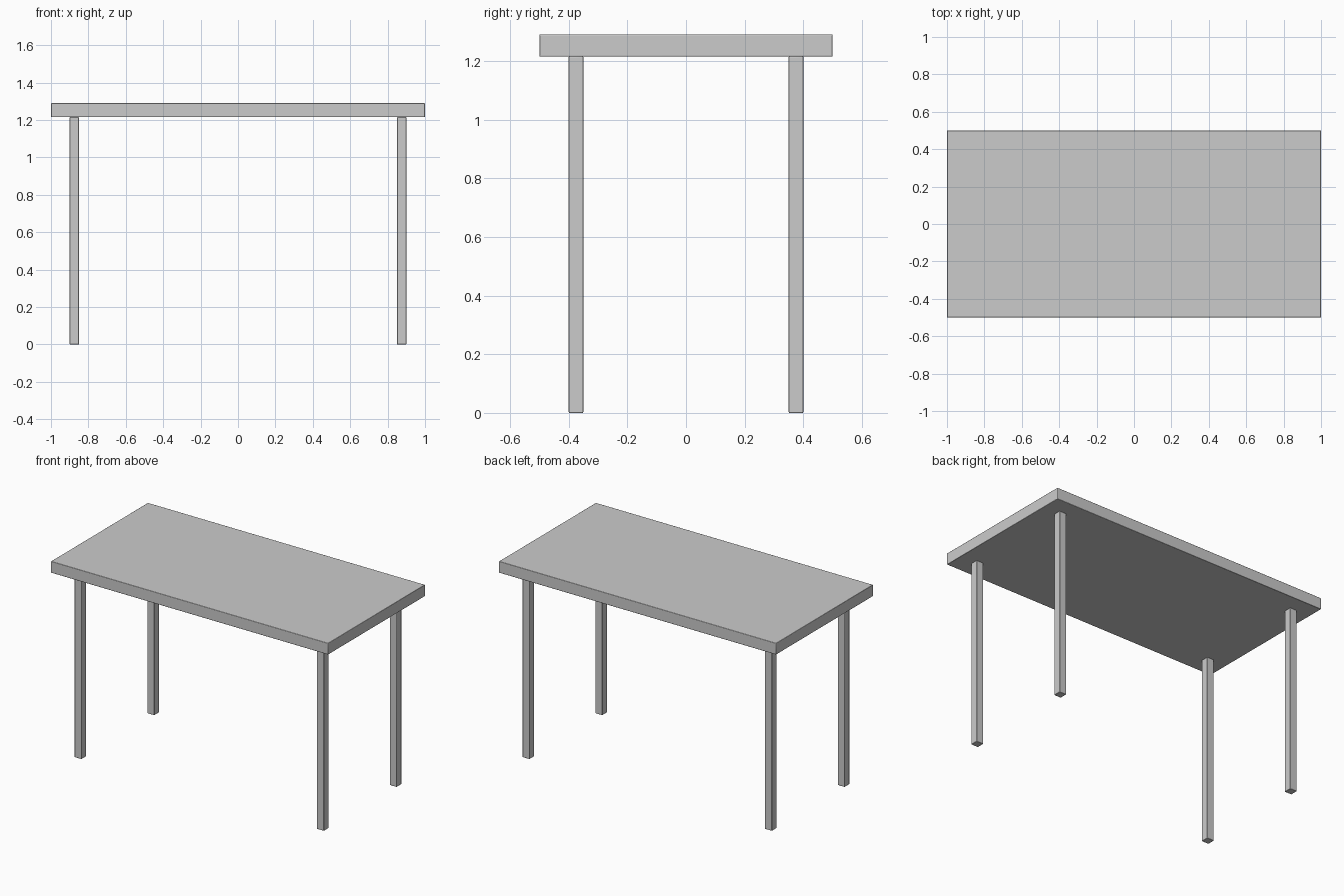
import bpy

cube = bpy.data.objects.get("Cube")
if cube:
    bpy.data.objects.remove(cube, do_unlink=True)

GREY = (0.6, 0.6, 0.6, 1)
grey = bpy.data.materials.new("plain grey")
grey.use_nodes = True
grey.diffuse_color = GREY
grey.node_tree.nodes["Principled BSDF"].inputs["Base Color"].default_value = GREY

TOP_HEIGHT = 1.29
TOP_THICKNESS = 0.075
LEG_WIDTH = 0.05
LEG_LENGTH = TOP_HEIGHT - TOP_THICKNESS


def box(name, size, centre):
    """Add a grey box with very slightly softened edges."""
    bpy.ops.mesh.primitive_cube_add(size=1, location=centre)
    obj = bpy.context.object
    obj.name = name
    obj.scale = size
    bpy.ops.object.transform_apply(location=False, rotation=False, scale=True)
    obj.data.materials.append(grey)
    bevel = obj.modifiers.new("soft edges", "BEVEL")
    bevel.width = 0.003
    bevel.segments = 2
    bpy.ops.object.shade_smooth_by_angle()
    return obj


# Table top
box("table_top", (2, 1, TOP_THICKNESS), (0, 0, TOP_HEIGHT - TOP_THICKNESS / 2))

# Four square legs, set in from the corners
for side, sx in (("left", 1), ("right", -1)):
    for end, sy in (("front", -1), ("back", 1)):
        box(f"{end}_{side}_leg", (LEG_WIDTH, LEG_WIDTH, LEG_LENGTH),
            (sx * 0.875, sy * 0.375, LEG_LENGTH / 2))
